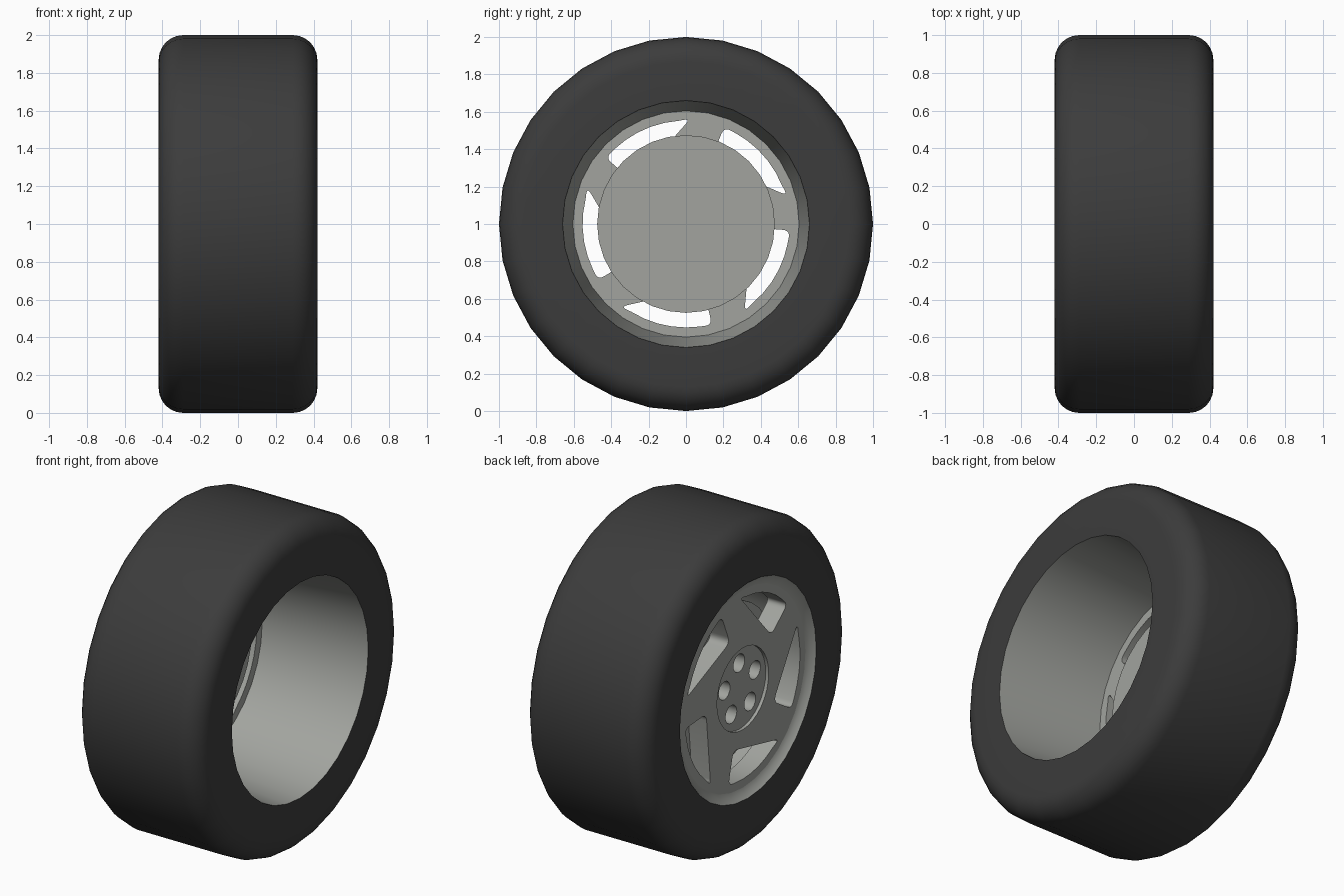
import bpy, bmesh, math
from mathutils import Matrix, Vector

if "Cube" in bpy.data.objects:
    bpy.data.objects.remove(bpy.data.objects["Cube"])


def material(name, col):
    m = bpy.data.materials.new(name)
    m.diffuse_color = (*col, 1)
    m.use_nodes = True
    m.node_tree.nodes["Principled BSDF"].inputs["Base Color"].default_value = m.diffuse_color
    return m


RUBBER = material("dark_rubber", (0.045, 0.045, 0.045))
ALLOY = material("grey_alloy", (0.36, 0.37, 0.345))


def finish(name, mesh, mat, angle=35):
    mesh.materials.clear()
    mesh.materials.append(mat)
    for p in mesh.polygons:
        p.use_smooth = True
        p.material_index = 0
    mesh.set_sharp_from_angle(angle=math.radians(angle))
    ob = bpy.data.objects.new(name, mesh)
    bpy.context.collection.objects.link(ob)
    return ob


def revolve(name, profile, mat, n=32):
    """Spin an (x, radius) profile about the axle at z = 1."""
    bm = bmesh.new()
    rings = []
    for x, r in profile:
        rings.append([bm.verts.new((x, r * math.sin(2 * math.pi * j / n),
                                    1 + r * math.cos(2 * math.pi * j / n))) for j in range(n)])
    for a, b in zip(rings, rings[1:]):
        for j in range(n):
            k = (j + 1) % n
            bm.faces.new((a[j], b[j], b[k], a[k]))
    bmesh.ops.remove_doubles(bm, verts=bm.verts, dist=1e-5)
    mesh = bpy.data.meshes.new(name)
    bm.to_mesh(mesh)
    bm.free()
    return finish(name, mesh, mat)


def plate(name, outlines, x0, x1, mat):
    """Flat plate with holes, standing across the axle from x0 to x1."""
    cu = bpy.data.curves.new(name + "_outline", 'CURVE')
    cu.dimensions = '2D'
    cu.fill_mode = 'BOTH'
    cu.extrude = (x1 - x0) / 2
    for pts in outlines:
        sp = cu.splines.new('POLY')
        sp.points.add(len(pts) - 1)
        for p, c in zip(sp.points, pts):
            p.co = (c[0], c[1], 0, 1)
        sp.use_cyclic_u = True
    tmp = bpy.data.objects.new(name + "_tmp", cu)
    bpy.context.collection.objects.link(tmp)
    dg = bpy.context.evaluated_depsgraph_get()
    mesh = bpy.data.meshes.new_from_object(tmp.evaluated_get(dg))
    bpy.data.objects.remove(tmp)
    # plan x -> -y, plan y -> z, plan z -> -x
    mesh.transform(Matrix(((0, 0, -1, (x0 + x1) / 2), (-1, 0, 0, 0), (0, 1, 0, 1), (0, 0, 0, 1))))
    bm = bmesh.new()
    bm.from_mesh(mesh)
    bmesh.ops.remove_doubles(bm, verts=bm.verts, dist=1e-5)
    bmesh.ops.recalc_face_normals(bm, faces=bm.faces)
    bm.to_mesh(mesh)
    bm.free()
    return finish(name, mesh, mat)


def polar(r, deg):
    return Vector((r * math.cos(math.radians(deg)), r * math.sin(math.radians(deg))))


def circle(r, n, centre=Vector((0, 0))):
    return [centre + polar(r, 90 + 360 * i / n) for i in range(n)]


def window(turn):
    """Rounded shark-fin opening between the spokes."""
    tip, heel, inner = polar(0.565, 20.5), polar(0.558, -32.5), polar(0.355, -33)
    arc = [polar(0.553, a) for a in (14, 6, -2, -10, -18, -25)]
    pts = []

    def fillet(prev, c, nxt, d):
        a, b = c + (prev - c).normalized() * d, c + (nxt - c).normalized() * d
        for i in range(6):
            t = i / 5
            pts.append(a * (1 - t) ** 2 + c * 2 * t * (1 - t) + b * t * t)

    fillet(inner, tip, arc[0], 0.04)
    pts.extend(arc)
    fillet(arc[-1], heel, inner, 0.04)
    fillet(heel, inner, tip, 0.045)
    rot = Matrix.Rotation(math.radians(turn), 2)
    return [rot @ p for p in pts]


# Tyre: flat sidewalls, rounded shoulders, open centre
C = 0.13
shoulder = [(0.42 - C + C * math.cos(math.radians(a)), 1 - C + C * math.sin(math.radians(a)))
            for a in range(0, 91, 15)]
half = [(0.42, 0.66)] + shoulder
revolve("tyre", [(-x, r) for x, r in half] + half[::-1], RUBBER)

# Rim: tapering inner barrel and sloped front lip
revolve("rim_barrel", [(0.42, 0.66), (-0.26, 0.605)], ALLOY)
revolve("rim_lip", [(-0.385, 0.605), (-0.395, 0.635), (-0.42, 0.66)], ALLOY)

# Spoked face with five windows, hub plate with five bolt holes
plate("spoke_face", [circle(0.605, 32), circle(0.25, 32)] + [window(72 * k) for k in range(5)],
      -0.385, -0.26, ALLOY)
plate("hub", [circle(0.25, 32)] + [circle(0.055, 16, polar(0.155, 21 + 72 * k)) for k in range(5)],
      -0.365, -0.26, ALLOY)

# Backing disc behind the hub
revolve("back_disc", [(-0.26, 0), (-0.26, 0.475), (-0.24, 0.475), (-0.24, 0)], ALLOY)
